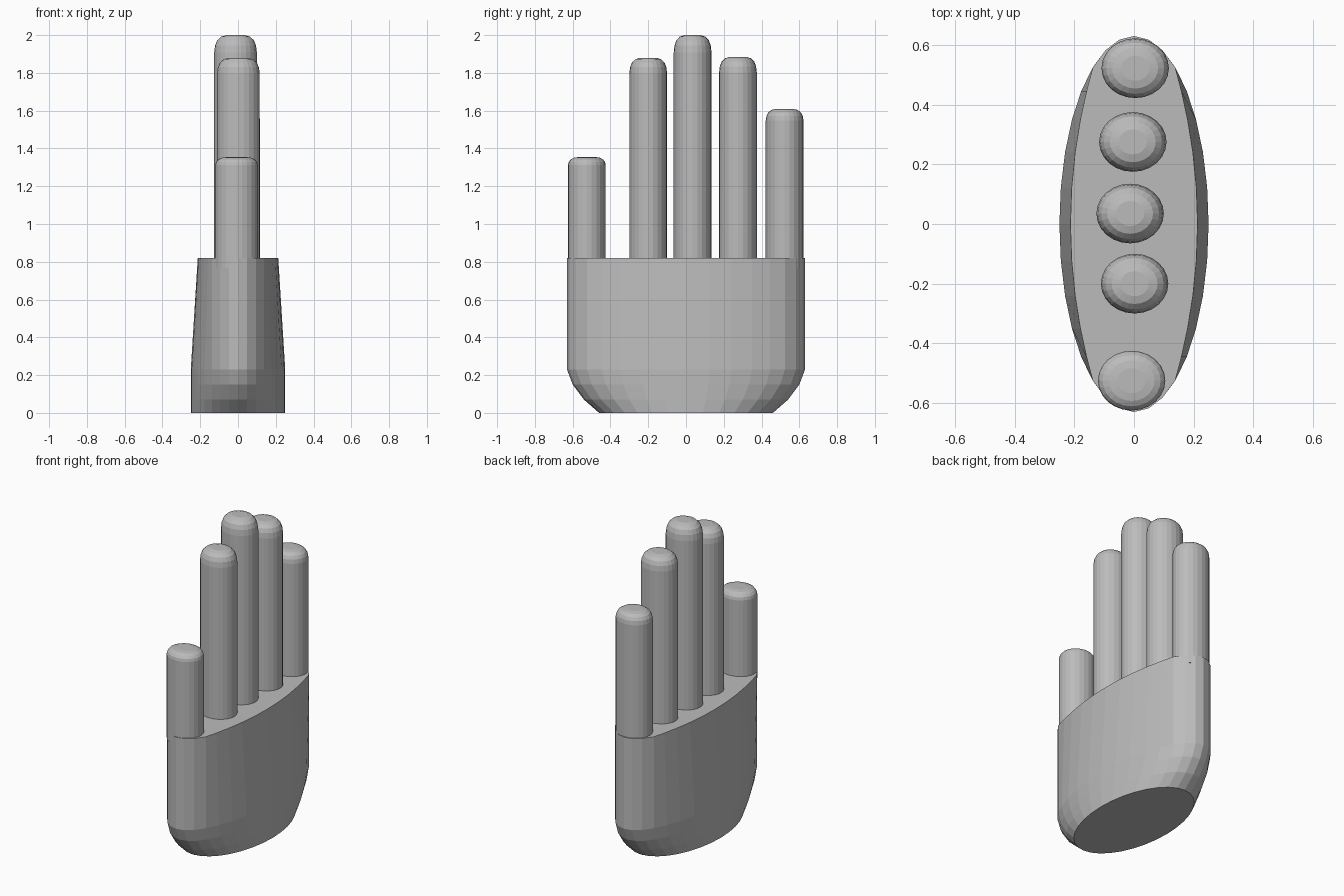
import bpy, bmesh
from math import sin, cos, tau

cube = bpy.data.objects.get("Cube")
if cube:
    bpy.data.objects.remove(cube)

grey = bpy.data.materials.new("plain_grey")
grey.use_nodes = True
colour = (0.5, 0.5, 0.5, 1)
grey.diffuse_color = colour
grey.node_tree.nodes["Principled BSDF"].inputs["Base Color"].default_value = colour


def loft(name, rings):
    """Skin a stack of closed rings and cap both ends."""
    bm = bmesh.new()
    loops = [[bm.verts.new(p) for p in ring] for ring in rings]
    n = len(loops[0])
    for low, high in zip(loops, loops[1:]):
        for i in range(n):
            j = (i + 1) % n
            bm.faces.new((low[i], low[j], high[j], high[i]))
    bm.faces.new(loops[0][::-1])
    bm.faces.new(loops[-1])
    mesh = bpy.data.meshes.new(name)
    bm.to_mesh(mesh)
    bm.free()
    mesh.materials.append(grey)
    obj = bpy.data.objects.new(name, mesh)
    bpy.context.collection.objects.link(obj)
    return obj


def ellipse(x, y, rx, ry, z, n):
    return [(x + rx * cos(tau * i / n), y + ry * sin(tau * i / n), z) for i in range(n)]


# Palm: oval with a rounded heel, broad sides tapering to the knuckles
WIDTH, LENGTH, KNUCKLE_Z, SIDES = 0.25, 0.63, 0.82, 32
rings = [ellipse(0, 0, WIDTH, ry, z, SIDES)
         for ry, z in ((0.46, 0), (0.54, 0.07), (0.6, 0.15), (LENGTH, 0.23))]
knuckles = []
for x, y, z in ellipse(0, 0, WIDTH, LENGTH, KNUCKLE_Z, SIDES):
    limit = 0.213 - 0.108 * (y / LENGTH) ** 2
    knuckles.append((max(-limit, min(limit, x)), y, z))
loft("palm", rings + [knuckles])

# Fingers: oval columns with domed tips, the dome scaled to the length
BASE_Z = 0.77
DOME = ((1, 0), (0.96, 0.4), (0.86, 0.7), (0.68, 0.91), (0.42, 1))
fingers = {
    "thumb": (-0.008, -0.525, 1.355),
    "index_finger": (0.002, -0.2, 1.88),
    "middle_finger": (-0.013, 0.035, 2.0),
    "ring_finger": (-0.004, 0.275, 1.885),
    "little_finger": (0.004, 0.522, 1.61),
}
for name, (x, y, top) in fingers.items():
    dome = 0.075 * (top - BASE_Z)
    rings = [ellipse(x, y, 0.113, 0.1, BASE_Z, 24)]
    rings += [ellipse(x, y, 0.113 * r, 0.1 * r, top - dome + dome * h, 24) for r, h in DOME]
    loft(name, rings)
